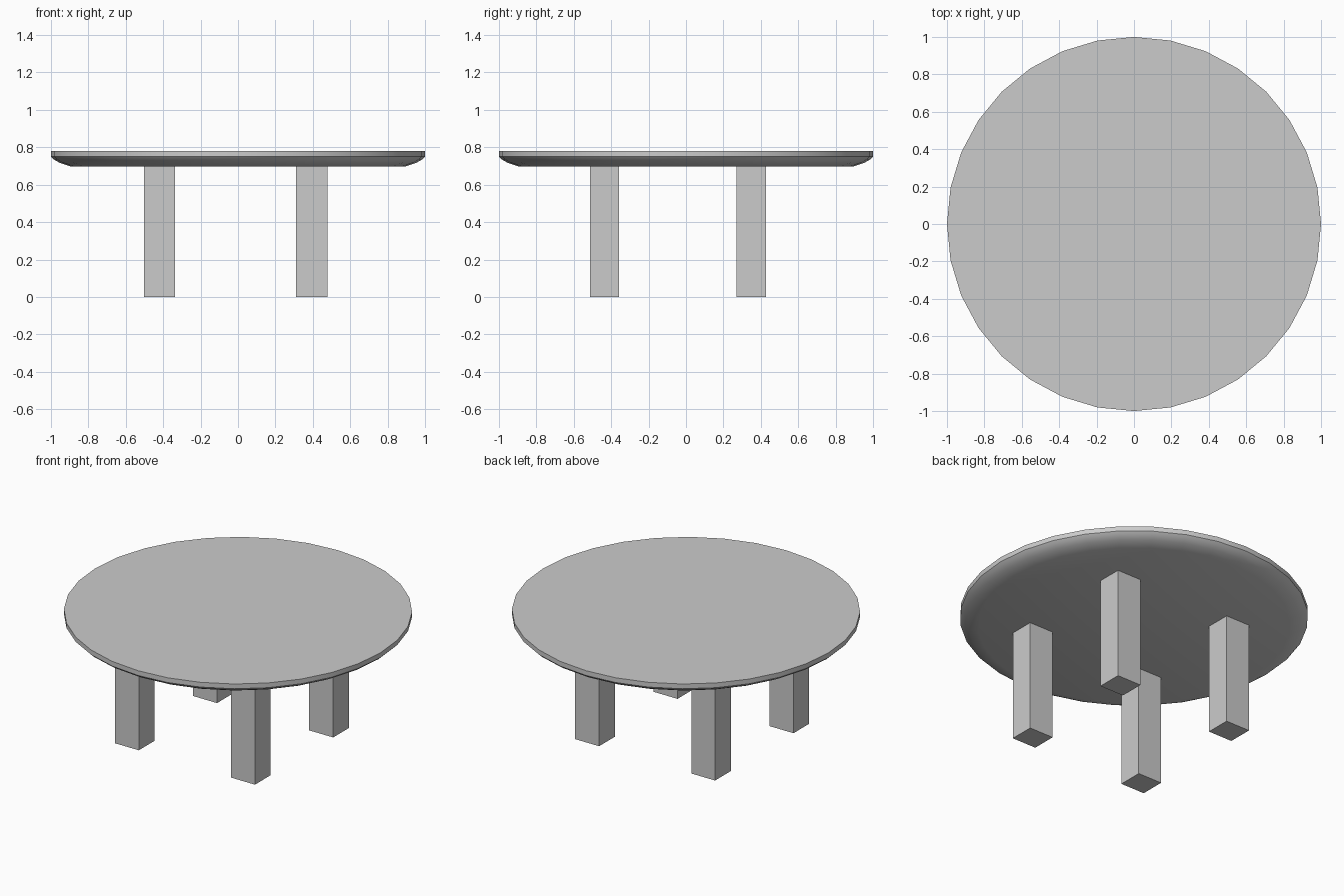
import bpy, bmesh
from math import cos, sin, pi, radians

if "Cube" in bpy.data.objects:
    bpy.data.objects.remove(bpy.data.objects["Cube"])

SIDES = 32


def make_object(name, bm):
    bmesh.ops.recalc_face_normals(bm, faces=bm.faces)
    mesh = bpy.data.meshes.new(name)
    bm.to_mesh(mesh)
    bm.free()
    obj = bpy.data.objects.new(name, mesh)
    bpy.context.collection.objects.link(obj)
    return obj


# Table top: thin disc with a rounded lower edge
profile = [(1.0, 0.78), (1.0, 0.75), (0.985, 0.735), (0.955, 0.718), (0.895, 0.698)]
bm = bmesh.new()
rings = [[bm.verts.new((r * cos(2 * pi * i / SIDES), r * sin(2 * pi * i / SIDES), z))
          for i in range(SIDES)] for r, z in profile]
for upper, lower in zip(rings, rings[1:]):
    for i in range(SIDES):
        j = (i + 1) % SIDES
        bm.faces.new((upper[i], lower[i], lower[j], upper[j]))
bm.faces.new(rings[0])
bm.faces.new(rings[-1])
top = make_object("table_top", bm)
bpy.context.view_layer.objects.active = top
top.select_set(True)
bpy.ops.object.shade_smooth_by_angle(angle=radians(30))


# Legs: four plain square posts
def leg(name, x0, x1, y0, y1, height=0.698):
    bm = bmesh.new()
    bmesh.ops.create_cube(bm, size=1)
    bmesh.ops.scale(bm, vec=(x1 - x0, y1 - y0, height), verts=bm.verts)
    bmesh.ops.translate(bm, vec=((x0 + x1) / 2, (y0 + y1) / 2, height / 2), verts=bm.verts)
    make_object(name, bm)


for side, xs in (("left", (-0.503, -0.336)), ("right", (0.31, 0.478))):
    for end, ys in (("front", (-0.513, -0.358)), ("back", (0.27, 0.427))):
        leg(f"{end}_{side}_leg", *xs, *ys)
